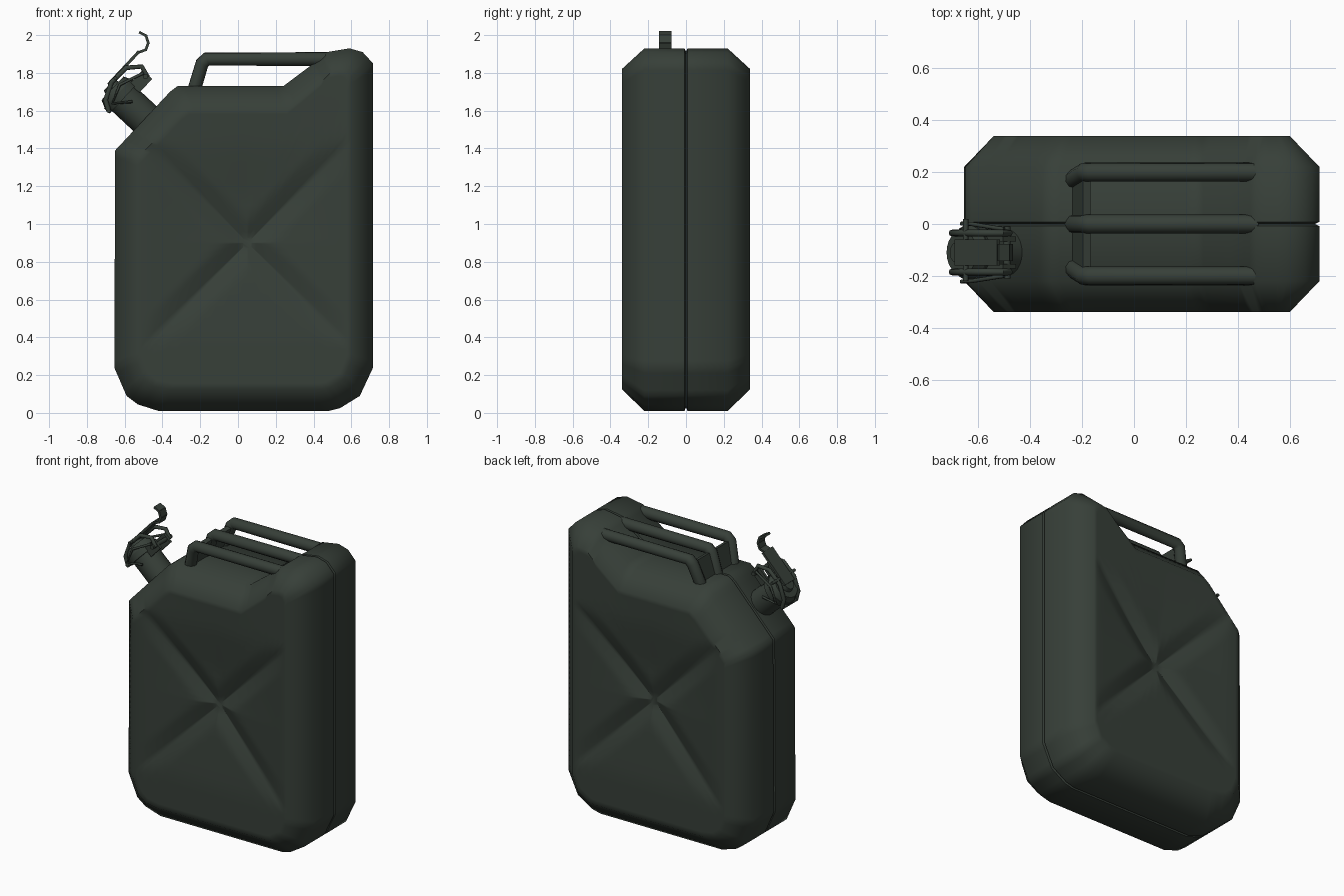
import bpy, bmesh, math
from mathutils import Vector, Matrix

old = bpy.data.objects.get("Cube")
if old:
    bpy.data.objects.remove(old, do_unlink=True)

GREEN = (0.038, 0.05, 0.04, 1)
paint = bpy.data.materials.new("dark_green_paint")
paint.use_nodes = True
paint.diffuse_color = GREEN
bsdf = paint.node_tree.nodes["Principled BSDF"]
bsdf.inputs["Base Color"].default_value = GREEN
bsdf.inputs["Roughness"].default_value = 0.6


def finish(ob, name, angle=40):
    ob.name = name
    ob.data.materials.clear()
    ob.data.materials.append(paint)
    bpy.ops.object.select_all(action="DESELECT")
    ob.select_set(True)
    bpy.context.view_layer.objects.active = ob
    bpy.ops.object.shade_smooth_by_angle(angle=math.radians(angle))
    return ob


# Body outline (x, z): full width, and the smaller outline of the side panels
OUTER = [(-.42, .01), (.48, .01), (.54, .025), (.645, .09), (.715, .24), (.715, 1.85),
         (.66, 1.91), (.59, 1.93), (.47, 1.91), (.40, 1.85), (.24, 1.73), (-.32, 1.73),
         (-.36, 1.70), (-.65, 1.39), (-.655, .24), (-.59, .09), (-.53, .045)]
INNER = [(-.36, .125), (.44, .125), (.48, .13), (.56, .18), (.60, .28), (.60, 1.78),
         (.585, 1.81), (.56, 1.82), (.50, 1.81), (.44, 1.75), (.27, 1.61), (-.27, 1.61),
         (-.31, 1.58), (-.54, 1.34), (-.54, .28), (-.50, .18), (-.45, .14)]
CENTRE = Vector((.05, .9))


def resample():
    pairs = []
    for i in range(len(OUTER)):
        j = (i + 1) % len(OUTER)
        o0, o1 = Vector(OUTER[i]), Vector(OUTER[j])
        n0, n1 = Vector(INNER[i]), Vector(INNER[j])
        steps = max(1, round((o1 - o0).length / .035))
        for s in range(steps):
            pairs.append((o0.lerp(o1, s / steps), n0.lerp(n1, s / steps)))
    return pairs


def pressing(p):
    """Depth of the pressed cross at a point of the side panel."""
    dx, dz = abs(p.x - CENTRE.x), p.y - CENTRE.y
    m = max(.06, max(dx, abs(dz)) / .52)
    depth = 0
    if m < 1:
        groove = max(0, 1 - abs(dx - abs(dz)) / .13)
        depth = .045 * (1 - m) + .035 * math.sqrt(1 - m) * groove
    if dz > 0:
        depth += .022 * max(0, 1 - dx / .5) * max(0, min(dz / .25, 1) * (1 - dz / .72))
    return depth


def make_body():
    bm = bmesh.new()
    pairs = resample()
    rings = []
    scales = [.04, .08, .14, .2, .28, .36, .44, .52, .6, .68, .76, .84, .91, .96]

    def panel(side, t):
        pts = [CENTRE.lerp(n, t) for _, n in pairs]
        return [bm.verts.new((p.x, side * (.34 - pressing(p)), p.y)) for p in pts]

    def wall(y, k):
        pts = [o.lerp(n, k) for o, n in pairs]
        return [bm.verts.new((p.x, y, p.y)) for p in pts]

    rings += [panel(-1, t) for t in scales]
    # chamfered shell with a narrow seam groove round the middle
    for y, k in ((-.34, 1), (-.22, 0), (-.008, 0), (0, .16), (.008, 0), (.22, 0), (.34, 1)):
        rings.append(wall(y, k))
    rings += [panel(1, t) for t in reversed(scales)]
    n = len(pairs)
    for a, b in zip(rings, rings[1:]):
        for i in range(n):
            j = (i + 1) % n
            bm.faces.new((a[i], a[j], b[j], b[i]))
    bm.faces.new(rings[0])
    bm.faces.new(rings[-1])
    bmesh.ops.recalc_face_normals(bm, faces=bm.faces)
    me = bpy.data.meshes.new("body")
    bm.to_mesh(me)
    bm.free()
    ob = bpy.data.objects.new("body", me)
    bpy.context.collection.objects.link(ob)
    return finish(ob, "body", 50)


def tube(name, points, radius, sides=3):
    cu = bpy.data.curves.new(name, "CURVE")
    cu.dimensions = "3D"
    cu.bevel_depth = radius
    cu.bevel_resolution = sides
    cu.use_fill_caps = True
    sp = cu.splines.new("POLY")
    sp.points.add(len(points) - 1)
    for q, p in zip(sp.points, points):
        q.co = (*p, 1)
    ob = bpy.data.objects.new(name, cu)
    bpy.context.collection.objects.link(ob)
    bpy.ops.object.select_all(action="DESELECT")
    ob.select_set(True)
    bpy.context.view_layer.objects.active = ob
    bpy.ops.object.convert(target="MESH")
    return finish(bpy.context.object, name, 50)


make_body()

# Triple carrying handle
for name, y in (("front", -.2), ("middle", 0), ("back", .2)):
    tube(name + "_handle", [(-.235, y * .85, 1.70), (-.19, y, 1.85), (-.165, y, 1.873),
                            (.34, y, 1.873), (.48, y, 1.873)], .037)
# slanted web joining the handle legs
bpy.ops.mesh.primitive_cube_add(size=1)
web = bpy.context.object
web.matrix_world = (Matrix.Translation((-.205, 0, 1.785)) @ Matrix.Rotation(.3, 4, "Y")
                    @ Matrix.Diagonal((.03, .34, .15, 1)))
finish(web, "handle_web")

# Spout frame: u runs up the cap face, v across, a along the neck
A, U, V = Vector((-.73, 0, .68)).normalized(), Vector((.68, 0, .73)).normalized(), Vector((0, 1, 0))
BASE = Vector((-.50, -.11, 1.565))
FRAME = Matrix((U, V, A)).transposed().to_4x4()


def at(a, u=0, v=0):
    return BASE + A * a + U * u + V * v


def disc(name, a0, a1, radius, top=None, u=0):
    bpy.ops.mesh.primitive_cone_add(vertices=24, radius1=radius, depth=a1 - a0,
                                    radius2=radius if top is None else top)
    ob = bpy.context.object
    ob.matrix_world = Matrix.Translation(at((a0 + a1) / 2, u)) @ FRAME
    return finish(ob, name)


def block(name, a, u, v, size):
    bpy.ops.mesh.primitive_cube_add(size=1)
    ob = bpy.context.object
    ob.matrix_world = Matrix.Translation(at(a, u, v)) @ FRAME @ Matrix.Diagonal((*size, 1))
    return finish(ob, name)


# Neck, lip and lid
disc("neck", -.10, .16, .09)
disc("neck_lip", .145, .185, .108)
disc("lid", .185, .225, .104, .085)
disc("lid_boss", .22, .25, .05, .04)

# Locking lever with its curled thumb tab
block("lever_plate", .255, .12, 0, (.24, .10, .016))
tab = [(.255, .23), (.235, .27), (.25, .305), (.285, .325), (.32, .315)]
for (a0, u0), (a1, u1) in zip(tab, tab[1:]):
    p, q = at(a0, u0), at(a1, u1)
    d = (q - p).normalized()
    bpy.ops.mesh.primitive_cube_add(size=1)
    seg = bpy.context.object
    turn = Matrix((d, V, d.cross(V))).transposed().to_4x4()
    seg.matrix_world = (Matrix.Translation((p + q) / 2) @ turn
                        @ Matrix.Diagonal(((q - p).length + .008, .065, .014, 1)))
    finish(seg, "thumb_tab")

# Clamp arms, wires and pins, mirrored across the spout
for side, label in ((-1, "front"), (1, "back")):
    v = side * .075
    block(label + "_hinge_lug", .14, .13, v * .7, (.10, .018, .07))
    tube(label + "_clamp_arm", [at(.13, .17, v), at(.19, .19, v), at(.245, .13, v),
                                at(.25, .02, v), at(.21, -.07, v), at(.16, -.10, v)], .013, 2)
    tube(label + "_lock_wire", [at(.10, .02, side * .10), at(.17, -.06, side * .112),
                                at(.21, .04, side * .11), at(.16, .17, side * .09)], .008, 2)
tube("hinge_pin", [at(.14, .165, -.10), at(.14, .165, .10)], .014, 2)
tube("lever_pin", [at(.25, .05, -.11), at(.25, .05, .13)], .010, 2)
tube("catch_pin", [at(.16, -.10, -.08), at(.16, -.10, .08)], .013, 2)
